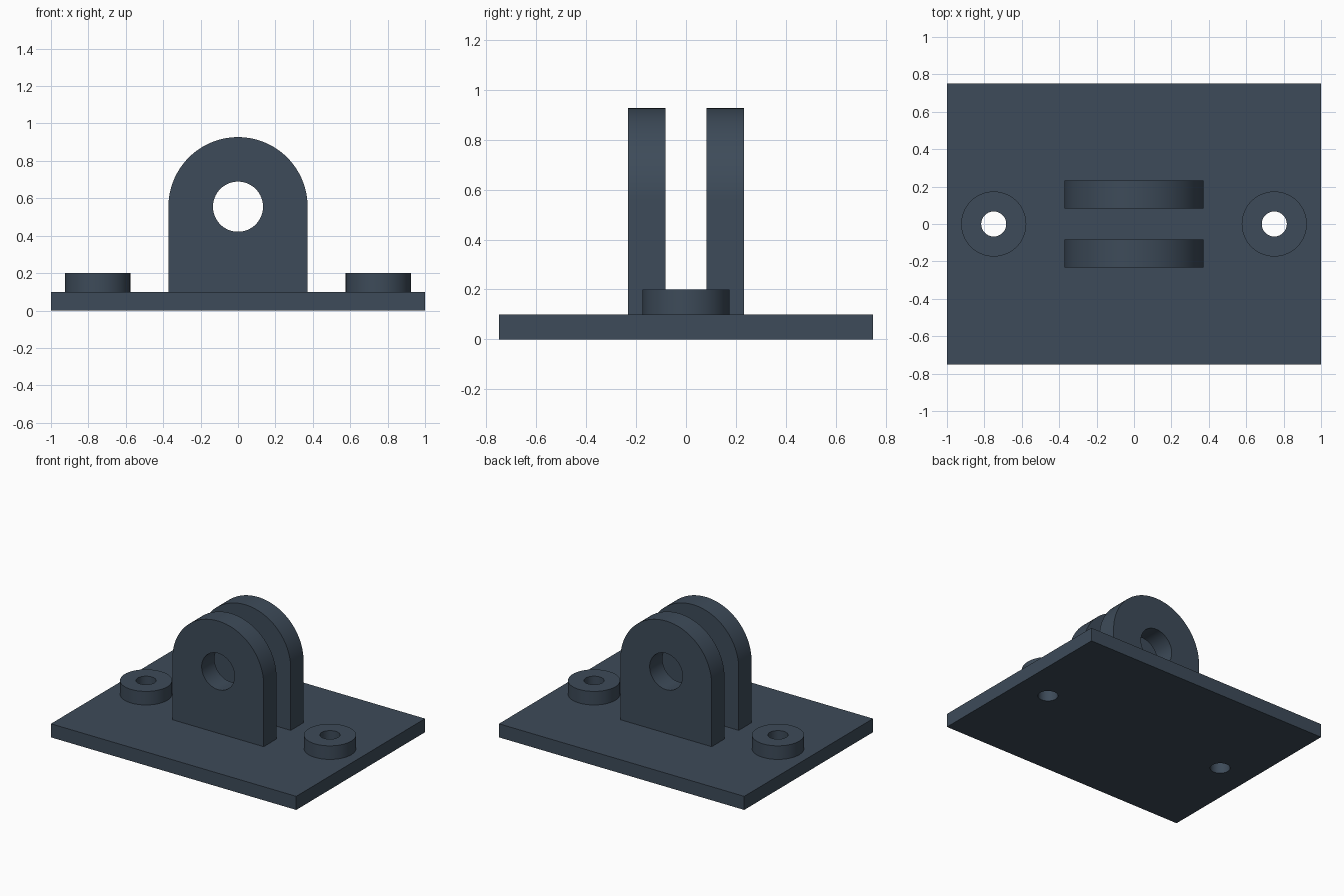
import bpy, bmesh
from math import sin, cos, pi, radians
from mathutils import Vector

cube = bpy.data.objects.get("Cube")
if cube:
    bpy.data.objects.remove(cube, do_unlink=True)

# Single slate colour
slate = bpy.data.materials.new("slate_blue_grey")
slate.use_nodes = True
colour = (0.047, 0.07, 0.1, 1)
slate.diffuse_color = colour
slate.node_tree.nodes["Principled BSDF"].inputs["Base Color"].default_value = colour


def arc(cx, cy, r, start=0.0, sweep=2 * pi, n=64):
    """Points on an arc; a full circle does not repeat its first point."""
    count = n if sweep >= 2 * pi else n + 1
    return [(cx + r * cos(start + sweep * i / n), cy + r * sin(start + sweep * i / n))
            for i in range(count)]


def plate_from_loops(name, loops, place, depth):
    """Fill an outline with holes, then extrude it along depth."""
    bm = bmesh.new()
    edges = []
    for loop in loops:
        verts = [bm.verts.new(place(u, v)) for u, v in loop]
        edges += [bm.edges.new((a, b)) for a, b in zip(verts, verts[1:] + verts[:1])]
    bmesh.ops.triangle_fill(bm, use_beauty=True, edges=edges)
    result = bmesh.ops.extrude_face_region(bm, geom=bm.faces[:], use_keep_orig=True)
    moved = [g for g in result["geom"] if isinstance(g, bmesh.types.BMVert)]
    bmesh.ops.translate(bm, verts=moved, vec=Vector(depth))
    bmesh.ops.recalc_face_normals(bm, faces=bm.faces[:])
    mesh = bpy.data.meshes.new(name)
    bm.to_mesh(mesh)
    bm.free()
    mesh.materials.append(slate)
    obj = bpy.data.objects.new(name, mesh)
    bpy.context.collection.objects.link(obj)
    bpy.ops.object.select_all(action="DESELECT")
    obj.select_set(True)
    bpy.context.view_layer.objects.active = obj
    bpy.ops.object.shade_smooth_by_angle(angle=radians(30))
    return obj


BASE_TOP = 0.1
BOSS_X, BOSS_R, BOLT_R = 0.75, 0.174, 0.067
LUG_R, PIN_R, PIN_Z = 0.372, 0.134, 0.555
LUG_INNER, LUG_THICK = 0.083, 0.149

# Base plate with two bolt holes
outline = [(-1, -0.75), (1, -0.75), (1, 0.75), (-1, 0.75)]
bolt_holes = [arc(s * BOSS_X, 0, BOLT_R) for s in (-1, 1)]
plate_from_loops("base_plate", [outline] + bolt_holes,
                 lambda u, v: (u, v, 0), (0, 0, BASE_TOP))

# Raised bosses around the bolt holes
for side, s in (("left", 1), ("right", -1)):
    plate_from_loops(side + "_bolt_boss",
                     [arc(s * BOSS_X, 0, BOSS_R), arc(s * BOSS_X, 0, BOLT_R)],
                     lambda u, v: (u, v, BASE_TOP), (0, 0, 0.1))

# Two round-topped clevis lugs with a pin hole
lug = [(-LUG_R, BASE_TOP), (LUG_R, BASE_TOP)] + arc(0, PIN_Z, LUG_R, 0, pi)
for end, s in (("front", -1), ("back", 1)):
    plate_from_loops(end + "_lug", [lug, arc(0, PIN_Z, PIN_R)],
                     lambda u, v: (u, s * LUG_INNER, v), (0, s * LUG_THICK, 0))
